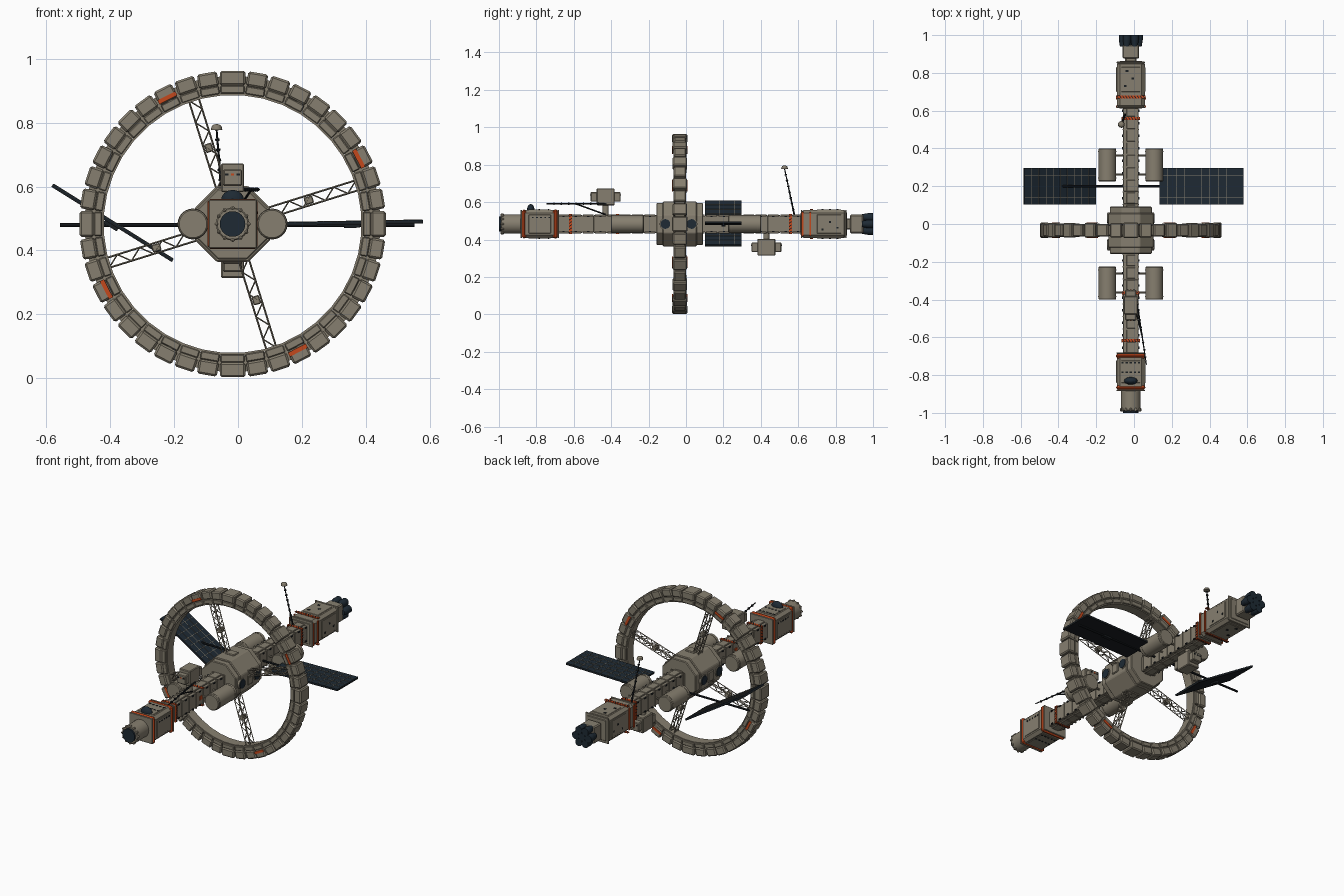
import bpy, bmesh, math
from mathutils import Matrix, Vector

if "Cube" in bpy.data.objects:
    bpy.data.objects.remove(bpy.data.objects["Cube"])

CX, CZ, RY = -0.017, 0.483, -0.033   # spine axis and ring plane


def material(name, rgb):
    m = bpy.data.materials.new(name)
    m.use_nodes = True
    m.diffuse_color = (*rgb, 1)
    m.node_tree.nodes["Principled BSDF"].inputs["Base Color"].default_value = (*rgb, 1)
    return m


HULL = material("hull beige", (0.24, 0.212, 0.16))
NAVY = material("navy glass", (0.013, 0.023, 0.034))
BLACK = material("black metal", (0.01, 0.013, 0.016))
ORANGE = material("orange marking", (0.55, 0.065, 0.012))


class Part:
    """Collects primitives in one mesh; positions are relative to the spine axis."""
    def __init__(self, name, mat, bevel=0, smooth=False):
        self.name, self.mat, self.bevel, self.smooth = name, mat, bevel, smooth
        self.bm = bmesh.new()

    def box(self, loc, size, frame=Matrix()):
        m = frame @ Matrix.Translation(loc) @ Matrix.Diagonal((*size, 1))
        bmesh.ops.create_cube(self.bm, size=1, matrix=m)

    def rod(self, a, b, r1, r2=None, sides=6, frame=Matrix(), spin=0):
        a, b = Vector(a), Vector(b)
        q = (b - a).to_track_quat('Z', 'Y').to_matrix().to_4x4()
        m = frame @ Matrix.Translation((a + b) / 2) @ q @ Matrix.Rotation(spin, 4, 'Z')
        bmesh.ops.create_cone(self.bm, cap_ends=True, segments=sides, radius1=r1,
                              radius2=r1 if r2 is None else r2, depth=(b - a).length, matrix=m)

    def dome(self, loc, size):
        m = Matrix.Translation(loc) @ Matrix.Diagonal((*size, 1))
        bmesh.ops.create_uvsphere(self.bm, u_segments=16, v_segments=8, radius=1, matrix=m)

    def done(self):
        me = bpy.data.meshes.new(self.name)
        self.bm.to_mesh(me)
        self.bm.free()
        me.materials.append(self.mat)
        o = bpy.data.objects.new(self.name, me)
        o.location = (CX, 0, CZ)
        bpy.context.collection.objects.link(o)
        if self.bevel:
            b = o.modifiers.new("Bevel", 'BEVEL')
            b.width, b.segments, b.limit_method = self.bevel, 1, 'ANGLE'
        if self.smooth:
            bpy.context.view_layer.objects.active = o
            o.select_set(True)
            bpy.ops.object.shade_smooth_by_angle(angle=math.radians(35))
            o.select_set(False)


def spoke_frame(deg):
    """Local x points outward from the hub, in the ring plane."""
    return Matrix.Translation((0, RY, 0)) @ Matrix.Rotation(-math.radians(deg), 4, 'Y')


# Ring of habitat blocks: one long block and nine short ones per quarter
blocks = Part("ring_blocks", HULL, 0.006)
lower = Part("ring_inner_blocks", HULL, 0.003)
joints = Part("ring_joints", HULL)
marks = Part("ring_orange_plates", ORANGE)
for quarter in range(4):
    for i in range(10):
        f = spoke_frame(90 * quarter + (9.7 + 8.825 * (i - 1) if i else 0))
        w, d = (0.08, 0.084) if i == 0 else (0.063, 0.076 if i % 2 else 0.066)
        blocks.box((0.457, 0, 0), (0.046, d, w), f)
        lower.box((0.421, 0, 0), (0.025, d - 0.006, w * 0.94), f)
        joints.box((0.437, 0, 0), (0.05, 0.05, 0.084), f)
        if i == 3:
            for s in (-1, 1):
                marks.box((0.445, s * (d / 2 + 0.001), 0), (0.014, 0.004, w), f)
for p in (blocks, lower, joints, marks):
    p.done()

# Thin band lining the inside of the ring
band = Part("ring_inner_band", HULL)
for i in range(40):
    band.box((0.407, 0, 0), (0.008, 0.056, 0.066), spoke_frame(i * 9))
band.done()

# Lattice spokes
truss = Part("spoke_trusses", HULL)
boxes = Part("spoke_boxes", HULL, 0.003)
for quarter in range(4):
    f = spoke_frame(17.3 + 90 * quarter)
    h, n, r0, r1 = 0.016, 9, 0.08, 0.41
    step = (r1 - r0) / n
    for sy in (-h, h):
        for sz in (-h, h):
            truss.rod((r0, sy, sz), (r1, sy, sz), 0.003, sides=4, frame=f)
    for k in range(n):
        a, b = r0 + k * step, r0 + (k + 1) * step
        s = h if k % 2 else -h
        for t in (-h, h):
            truss.rod((a, t, s), (b, t, -s), 0.0022, sides=4, frame=f)
            truss.rod((a, s, t), (b, -s, t), 0.0022, sides=4, frame=f)
    boxes.box((0.25, 0, 0), (0.028, 0.036, 0.024), f)
truss.done()
boxes.done()

# Octagonal hub with a raised middle and round side windows
hub = Part("hub", HULL, 0.004)
for y0, y1, apothem in ((-0.158, 0.092, 0.111), (-0.125, 0.058, 0.119)):
    hub.rod((0, y0, 0), (0, y1, 0), apothem / math.cos(math.pi / 8), sides=8, spin=math.pi / 8)
hub.done()
collar = Part("hub_collars", HULL, 0.004)
for k in range(0, 8, 2):
    collar.box((0.118, 0, 0), (0.014, 0.05, 0.06), spoke_frame(45 * k))
collar.done()
rims = Part("hub_window_rims", HULL)
glass = Part("hub_windows", NAVY)
for s in (-1, 1):
    for y in (-0.11, 0.03):
        rims.rod((s * 0.1, y, 0), (s * 0.123, y, 0), 0.031, sides=20)
        glass.rod((s * 0.1, y, 0), (s * 0.126, y, 0), 0.026, sides=20)
rims.done()
glass.done()

# Spine: plated core, frames and small clamps along the edges
core = Part("spine_core", HULL, 0.002)
frames = Part("spine_frames", HULL)
clamps = Part("spine_clamps", BLACK)
for i in range(20):
    y = -0.655 + i * 0.066
    core.box((0, y, 0), (0.08, 0.063, 0.088))
    core.box((0, y, 0), (0.046, 0.058, 0.102))
    frames.box((0, y + 0.033, 0), (0.086, 0.006, 0.098))
    for s in (-1, 1):
        clamps.box((s * 0.042, y, 0.04), (0.007, 0.012, 0.007))
        clamps.box((s * 0.042, y, -0.04), (0.007, 0.012, 0.007))
for p in (core, frames, clamps):
    p.done()

# Hazard bands: orange collars crossed by dark ticks
hazard = Part("hazard_orange", ORANGE)
ticks = Part("hazard_ticks", BLACK)
for y, h, n, sides in ((-0.618, 0.051, 6, True), (-0.365, 0.051, 6, False),
                       (0.558, 0.051, 6, True), (0.672, 0.0775, 10, False)):
    w = h if h > 0.06 else 0.046
    for s in (-1, 1):
        hazard.box((0, y, s * h), (2 * w, 0.016, 0.004))
        if sides:
            hazard.box((s * w, y, 0), (0.004, 0.016, 2 * h))
        for k in range(n):
            t = (k + 0.5) / n * 2 - 1
            slant = Matrix.Translation((t * w, y, s * h)) @ Matrix.Rotation(0.6, 4, 'Z')
            ticks.box((0, 0, 0), (0.004, 0.017, 0.0065), slant)
            if sides:
                slant = Matrix.Translation((s * w, y, t * h)) @ Matrix.Rotation(0.6, 4, 'X')
                ticks.box((0, 0, 0), (0.0065, 0.017, 0.004), slant)
for s in (-1, 1):
    hazard.box((s * 0.041, -0.383, 0), (0.006, 0.022, 0.022))
    for y in (0.622, 0.664):
        hazard.box((s * 0.0765, y, 0), (0.006, 0.01, 0.13))
hazard.done()
ticks.done()

# Storage tanks with end bands and mounting arms
tanks = Part("tanks", HULL, 0.004, True)
bands = Part("tank_bands", HULL, 0, True)
arms = Part("tank_arms", HULL)
for s in (-1, 1):
    for y in (-0.313, 0.313):
        x = s * 0.124
        tanks.rod((x, y - 0.088, 0), (x, y + 0.088, 0), 0.047, sides=24)
        for d in (-0.07, 0.07):
            bands.rod((x, y + d - 0.003, 0), (x, y + d + 0.003, 0), 0.0485, sides=24)
        for d in (-0.05, 0.05):
            arms.rod((0, y + d, 0), (x, y + d, 0), 0.006)
for p in (tanks, bands, arms):
    p.done()

# Command module at the front and cargo module at the rear
mods = Part("end_modules", HULL, 0.016)
mods.box((0, -0.782, 0), (0.148, 0.206, 0.148))
mods.box((0, 0.737, 0), (0.148, 0.25, 0.148))
mods.done()
panels = Part("module_panels", HULL, 0.002)
for y, d in ((-0.782, 0.12), (0.765, 0.13)):
    panels.box((0, y, 0), (0.154, d, 0.1))
    panels.box((0, y, 0), (0.1, d, 0.154))
panels.done()
bands = Part("module_orange_bands", ORANGE, 0.009)
for y, d in ((-0.699, 0.024), (-0.866, 0.02)):
    bands.box((0, y, 0), (0.157, d, 0.157))
bands.done()
edges = Part("module_end_frames", HULL, 0.003)
for y in (-0.683, -0.881, 0.618, 0.855):
    edges.box((0, y, 0), (0.152, 0.008, 0.152))
edges.done()
ports = Part("module_ports", BLACK)
for s in (-1, 1):
    for k in range(5):
        t = -0.044 + 0.022 * k
        for y in (-0.735, -0.785):
            ports.box((t, y, s * 0.0775), (0.012, 0.007, 0.003))
        ports.box((s * 0.0775, -0.775 + t, 0.035), (0.003, 0.009, 0.007))
    for a, y in ((-0.02, 0.81), (0.01, 0.77), (-0.03, 0.73)):
        ports.box((a, y, s * 0.0775), (0.014, 0.012, 0.003))
        ports.box((s * 0.0775, y, a), (0.003, 0.01, 0.01))
ports.done()
canopy = Part("command_canopy", NAVY, 0, True)
canopy.dome((0, -0.83, 0.075), (0.036, 0.02, 0.032))
canopy.done()

# Front docking port
dock = Part("docking_port", HULL, 0.004, True)
dock.rod((0, -0.99, 0), (0, -0.88, 0), 0.052, sides=24)
for k in range(12):
    dock.box((0.05, -0.983 - RY, 0), (0.012, 0.02, 0.012), spoke_frame(30 * k))
dock.done()
hatch = Part("docking_hatch", NAVY, 0, True)
hatch.rod((0, -1.0, 0), (0, -0.97, 0), 0.04, sides=24)
hatch.done()

# Engine block and seven nozzles
neck = Part("engine_neck", HULL, 0.006)
neck.box((0, 0.912, 0), (0.088, 0.072, 0.1))
neck.box((0, 0.868, 0), (0.06, 0.03, 0.06))
neck.done()
nozzles = Part("engine_nozzles", NAVY, 0, True)
for k in range(7):
    a = math.radians(60 * k)
    r = 0.042 if k < 6 else 0
    x, z = r * math.cos(a), r * math.sin(a)
    nozzles.rod((x, 0.94, z), (x, 0.975, z), 0.016, 0.022, sides=14)
    nozzles.rod((x, 0.975, z), (x, 1.0, z), 0.022, sides=14)
nozzles.done()

# Equipment pods above the front and below the rear of the spine
pods = Part("equipment_pods", HULL, 0.004)
pod_ports = Part("pod_ports", BLACK)
pod_light = Part("pod_lights", ORANGE)
for y, z in ((-0.43, 0.145), (0.43, -0.124)):
    pods.box((0, y, z), (0.072, 0.096, 0.09))
    pods.box((0, y, z), (0.06, 0.16, 0.052))
    pods.rod((0, y, 0), (0, y, z), 0.018, sides=8)
    for e in (-1, 1):
        for x in (-0.018, 0, 0.018):
            p = pod_light if x == 0 and z > 0 else pod_ports
            p.box((x, y + e * 0.081, z + 0.01), (0.01, 0.003, 0.007))
for p in (pods, pod_ports, pod_light):
    p.done()

# Solar wings on a cross boom, each turned about its own centre
cells = Part("solar_cells", NAVY)
backs = Part("solar_backs", BLACK)
grid = Part("solar_grid", HULL)
boom = Part("solar_boom", BLACK)
boom.rod((-0.54, 0.2, -0.003), (0.57, 0.2, -0.003), 0.006, sides=8)
for x, tilt in ((-0.377, 32), (0.374, -1)):
    f = Matrix.Translation((x, 0.2, 0.002)) @ Matrix.Rotation(math.radians(tilt), 4, 'Y')
    backs.box((0, 0, 0), (0.445, 0.195, 0.008), f)
    cells.box((0, 0, 0.005), (0.445, 0.195, 0.004), f)
    for k in range(1, 10):
        grid.box((-0.2225 + 0.0445 * k, 0, 0.007), (0.0022, 0.192, 0.003), f)
    for k in range(1, 5):
        grid.box((0, -0.0975 + 0.039 * k, 0.007), (0.442, 0.0016, 0.003), f)
    boom.box((0, 0, -0.008), (0.05, 0.02, 0.012), f)
for p in (cells, backs, grid, boom):
    p.done()

# Forward sensor boom and rear antenna mast, both beaded
sensor = Part("sensor_boom_and_mast", BLACK)
sensor.rod((0.02, -0.43, 0.05), (0.06, -0.595, 0.11), 0.004)
sensor.rod((0, -0.43, 0.108), (0.04, -0.43, 0.108), 0.006)
tip = Vector((-0.05, 0.527, 0.295))
for a, b in ((Vector((0.035, -0.43, 0.108)), Vector((0.083, -0.745, 0.108))),
             (Vector((-0.03, 0.58, 0.045)), tip)):
    sensor.rod(a, b, 0.005, 0.003)
    along = (b - a).normalized() * 0.003
    for k in range(1, 8):
        c = a.lerp(b, k / 8)
        sensor.rod(c - along, c + along, 0.007)
sensor.done()
dish = Part("antenna_dish", HULL, 0, True)
dish.rod(tip, tip + Vector((0, 0, 0.01)), 0.018, 0.016, sides=16)
dish.dome(tip + Vector((0, 0, 0.008)), (0.016, 0.016, 0.01))
dish.done()
